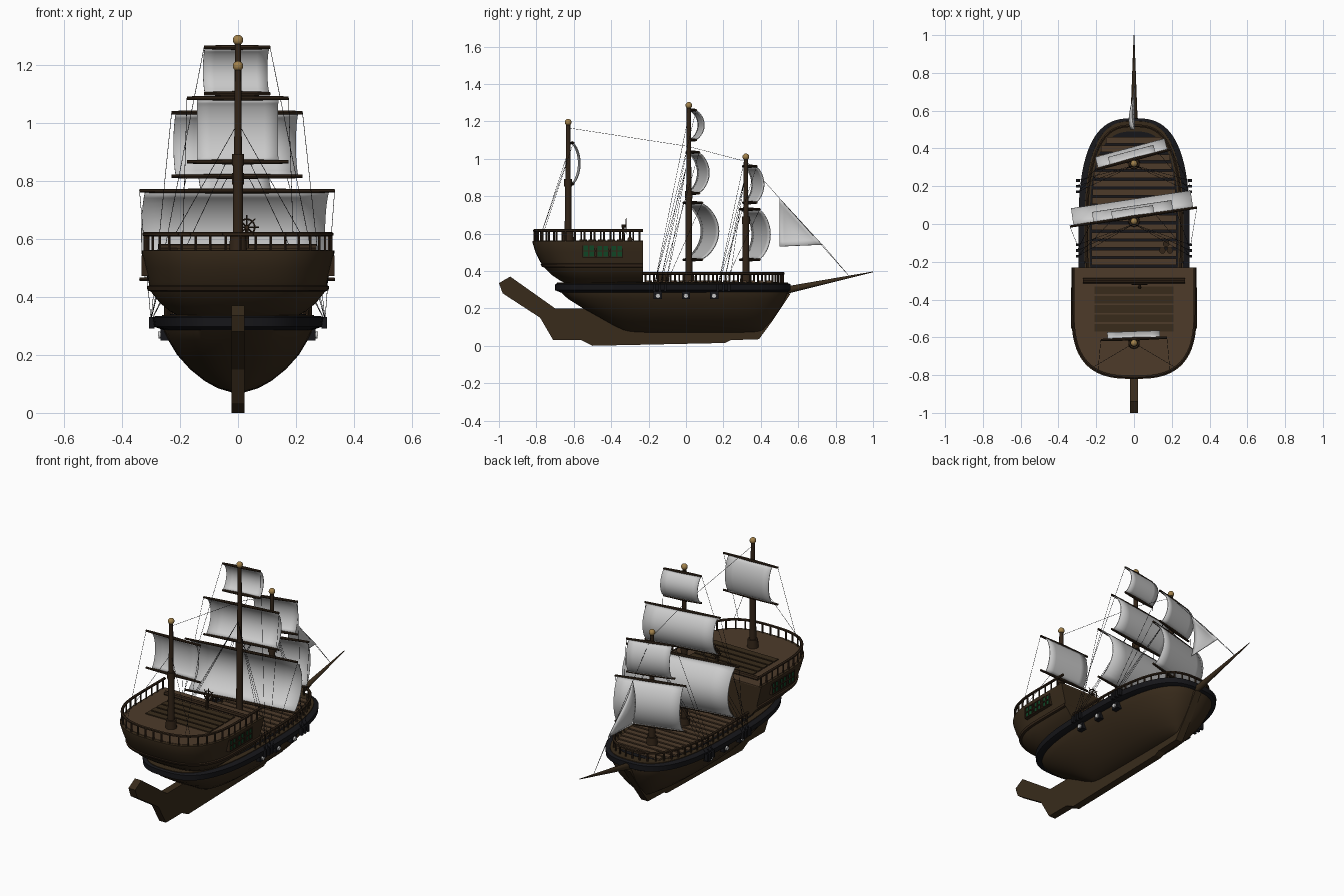
import bpy, bmesh, math
from mathutils import Vector, Matrix

if "Cube" in bpy.data.objects:
    bpy.data.objects.remove(bpy.data.objects["Cube"])

def material(name, rgb):
    m = bpy.data.materials.new(name)
    m.diffuse_color = (*rgb, 1)
    m.use_nodes = True
    m.node_tree.nodes["Principled BSDF"].inputs["Base Color"].default_value = m.diffuse_color
    return m

WOOD = material("hull_wood", (0.040, 0.024, 0.011))
DECK = material("deck_wood", (0.075, 0.044, 0.023))
DARK = material("dark_wood", (0.032, 0.018, 0.009))
BLACK = material("black_trim", (0.008, 0.008, 0.010))
GOLD = material("gold", (0.36, 0.22, 0.07))
GREEN = material("green_glass", (0.005, 0.06, 0.018))

def finish(name, bm, mat=None, smooth=True):
    bmesh.ops.recalc_face_normals(bm, faces=bm.faces)
    me = bpy.data.meshes.new(name)
    bm.to_mesh(me)
    bm.free()
    ob = bpy.data.objects.new(name, me)
    bpy.context.collection.objects.link(ob)
    if mat:
        me.materials.append(mat)
    if smooth:
        bpy.ops.object.select_all(action='DESELECT')
        ob.select_set(True)
        bpy.context.view_layer.objects.active = ob
        bpy.ops.object.shade_smooth_by_angle(angle=math.radians(40))
    return ob

def rods(name, items, mat, seg=8):
    # items: (start, end, radius at start, radius at end)
    bm = bmesh.new()
    for a, b, r1, r2 in items:
        a, b = Vector(a), Vector(b)
        d = b - a
        M = Matrix.Translation((a + b) / 2) @ d.to_track_quat('Z', 'Y').to_matrix().to_4x4()
        bmesh.ops.create_cone(bm, cap_ends=True, segments=seg, radius1=r1, radius2=r2, depth=d.length, matrix=M)
    return finish(name, bm, mat)

def boxes(name, items, mat):
    # items: (centre, size)
    bm = bmesh.new()
    for c, s in items:
        bmesh.ops.create_cube(bm, size=1, matrix=Matrix.Translation(c) @ Matrix.Diagonal((*s, 1)))
    return finish(name, bm, mat, False)

def loft(name, rings, mat):
    bm = bmesh.new()
    rs = [[bm.verts.new(p) for p in r] for r in rings]
    n = len(rs[0])
    for a, b in zip(rs, rs[1:]):
        for i in range(n):
            bm.faces.new((a[i], a[(i + 1) % n], b[(i + 1) % n], b[i]))
    bm.faces.new(rs[0])
    bm.faces.new(rs[-1])
    return finish(name, bm, mat)

def power(v, n=2.8):
    return math.copysign(abs(v) ** (2 / n), v)

def hull_ring(z, y0, y1, w, seg=72):
    return [(w * power(math.cos(a)), (y0 + y1) / 2 + (y1 - y0) / 2 * power(math.sin(a)), z)
            for a in (2 * math.pi * i / seg for i in range(seg))]

FRONT = -0.23
def castle_ring(z, stern, w, seg=40):
    arc = [(w * power(math.cos(a)), -0.45 + (stern + 0.45) * power(math.sin(a)), z)
           for a in (math.pi * i / seg for i in range(seg + 1))]
    return [(w, FRONT, z)] + arc + [(-w, FRONT, z)]

def railing(name, path, height, gap):
    # handrail along the path with evenly spaced posts
    up = Vector((0, 0, height))
    pts = [Vector(p) for p in path]
    items, run = [], gap
    for a, b in zip(pts, pts[1:]):
        items.append((a + up, b + up, 0.008, 0.008))
        L = (b - a).length
        while run <= L:
            p = a.lerp(b, run / L)
            items.append((p, p + up, 0.005, 0.005))
            run += gap
        run -= L
    rods(name, items, DARK, 6)

# Hull, keel and black belts
loft("hull", [hull_ring(*l) for l in [(0.07, -0.30, 0.40, 0.02), (0.085, -0.34, 0.415, 0.07), (0.11, -0.39, 0.435, 0.115),
     (0.15, -0.46, 0.47, 0.165), (0.20, -0.55, 0.505, 0.21), (0.25, -0.63, 0.53, 0.24),
     (0.30, -0.685, 0.55, 0.265), (0.338, -0.69, 0.545, 0.262)]], WOOD)
loft("hull_belt", [hull_ring(*l) for l in [(0.285, -0.67, 0.54, 0.255), (0.297, -0.70, 0.56, 0.29),
     (0.328, -0.70, 0.56, 0.295), (0.334, -0.69, 0.55, 0.285)]], BLACK)
loft("main_deck", [hull_ring(*l) for l in [(0.33, -0.6, 0.49, 0.235), (0.34, -0.6, 0.49, 0.235)]], BLACK)
keel = [(-1, 0.335), (-0.94, 0.37), (-0.70, 0.20), (-0.5, 0.20), (-0.32, 0.10), (0.36, 0.10), (0.50, 0.28), (0.56, 0.28),
        (0.46, 0.13), (0.39, 0.035), (0.24, 0.03), (0.21, 0.015), (-0.5, 0), (-0.56, 0.03), (-0.71, 0.03), (-0.78, 0.15), (-0.98, 0.28)]
bm = bmesh.new()
f = bm.faces.new([bm.verts.new((-0.022, y, z)) for y, z in keel])
ext = bmesh.ops.extrude_face_region(bm, geom=[f])
bmesh.ops.translate(bm, vec=(0.044, 0, 0), verts=[v for v in ext["geom"] if isinstance(v, bmesh.types.BMVert)])
finish("keel", bm, WOOD, False)

# Stern castle
loft("stern_castle", [castle_ring(*l) for l in [(0.32, -0.62, 0.18), (0.35, -0.675, 0.235), (0.38, -0.72, 0.27),
     (0.42, -0.76, 0.302), (0.45, -0.78, 0.308), (0.50, -0.805, 0.320), (0.55, -0.82, 0.332), (0.56, -0.82, 0.332)]], WOOD)
loft("castle_belt", [castle_ring(*l) for l in [(0.418, -0.755, 0.30), (0.422, -0.77, 0.312),
     (0.436, -0.778, 0.314), (0.44, -0.77, 0.304)]], DARK)
loft("castle_deck", [castle_ring(*l) for l in [(0.555, -0.80, 0.318), (0.562, -0.80, 0.318)]], DECK)
railing("castle_railing", castle_ring(0.56, -0.81, 0.322), 0.056, 0.052)
boxes("castle_planks", [((0, -0.35 - 0.05 * i, 0.564), (0.42, 0.04, 0.008)) for i in range(5)], WOOD)
rods("castle_beam", [((-0.27, -0.30, 0.568), (0.27, -0.30, 0.568), 0.014, 0.014)], DARK)
win, bars = [], []
for s in (-1, 1):
    for i in range(3):
        y = -0.52 + 0.075 * i
        win.append(((s * 0.313, y, 0.507), (0.03, 0.06, 0.058)))
        bars += [((s * 0.318, y + d, 0.507), (0.03, 0.006, 0.066)) for d in (-0.03, 0, 0.03)]
    bars += [((s * 0.318, -0.445, z), (0.03, 0.215, 0.006)) for z in (0.475, 0.507, 0.539)]
boxes("castle_windows", win, GREEN)
boxes("window_bars", bars, DARK)

# Main deck
planks = []
for i in range(15):
    y = -0.20 + 0.046 * i
    w = 0.225 * (1 - max(0, (y + 0.02) / 0.53) ** 2.8) ** (1 / 2.8)
    planks.append(((0, y, 0.342), (2 * w, 0.034, 0.012)))
boxes("deck_planks", planks, DECK)
ring = hull_ring(0.335, -0.66, 0.52, 0.25, 144)
railing("deck_railing", [p for p in ring[-36:] + ring[:109] if p[1] > -0.24], 0.052, 0.045)
rods("barrels", [((x, y, 0.34), (x, y, 0.385), 0.017, 0.017) for x, y in ((0.15, -0.14), (0.19, -0.14), (0.17, -0.105))], DARK, 12)

# Gun ports and chain plates
boxes("gun_ports", [((s * 0.252, y, 0.27), (0.03, 0.045, 0.04)) for s in (-1, 1) for y in (-0.15, 0, 0.15)], BLACK)
rods("cannons", [((s * 0.24, y, 0.27), (s * 0.275, y, 0.268), 0.014, 0.012) for s in (-1, 1) for y in (-0.15, 0, 0.15)], None, 12)
plates = [(-0.17, -0.14, -0.11), (0.17, 0.20, 0.23)]
boxes("chain_plates", [((s * 0.297, y, 0.31), (0.02, 0.014, 0.04)) for s in (-1, 1) for g in plates for y in g], BLACK)

# Steering wheel
W = Vector((0.03, -0.32, 0.64))
rim = [W + Vector((0.028 * math.cos(a), 0, 0.028 * math.sin(a))) for a in (math.pi * i / 8 for i in range(17))]
rods("wheel", [(a, b, 0.003, 0.003) for a, b in zip(rim, rim[1:])] +
     [(W, W + (p - W) * 1.5, 0.003, 0.002) for p in rim[:-1:2]] +
     [((0.03, -0.335, 0.56), (0.03, -0.335, 0.64), 0.009, 0.006), (W, (0.03, -0.345, 0.64), 0.007, 0.007)], DARK)

# Masts with golden balls, bowsprit
masts = {"main": (0.015, 0.33, 1.285), "fore": (0.32, 0.33, 1.01), "mizzen": (-0.63, 0.55, 1.195)}
for n, (y, z0, z1) in masts.items():
    h = z1 - z0
    zm = z0 + h * 0.5
    rods(n + "_mast", [((0, y, z0), (0, y, zm), 0.019, 0.017), ((0, y, zm), (0, y, z1), 0.014, 0.011),
         ((0, y, zm - 0.02), (0, y, zm + 0.02), 0.021, 0.021), ((0, y, z0), (0, y, z0 + 0.06), 0.032, 0.028)], DARK, 14)
    bm = bmesh.new()
    bmesh.ops.create_uvsphere(bm, u_segments=16, v_segments=10, radius=0.018, matrix=Matrix.Translation((0, y, z1)))
    finish(n + "_mast_ball", bm, GOLD)
rods("bowsprit", [((0, 0.50, 0.29), (0, 1.0, 0.395), 0.021, 0.002)], WOOD, 12)

# Square sails hung between yards, bellied evenly across their width
ends = {}
def square_sail(name, mast_y, yaw, top, bottom, yard, half, bulge):
    M = Matrix.Translation((0, mast_y, 0)) @ Matrix.Rotation(math.radians(yaw), 4, 'Z')
    bm = bmesh.new()
    bmesh.ops.create_grid(bm, x_segments=6, y_segments=16, size=1)
    for v in bm.verts:
        t = (v.co.y + 1) / 2
        belly = max(0, 4 * t * (1 - t)) ** 0.8
        v.co = M @ Vector((half * v.co.x, 0.024 + bulge * belly, bottom + 0.006 + (top - bottom - 0.012) * t))
    sail = finish(name + "_sail", bm)
    sail.modifiers.new("thickness", 'SOLIDIFY').thickness = 0.005
    items = []
    for z in (top, bottom):
        a, m, b = (M @ Vector((k * yard, 0.022, z)) for k in (-1, 0, 1))
        items += [(m, a, 0.009, 0.006), (m, b, 0.009, 0.006)]
        if z == top:
            ends[name] = (a, b)
    rods(name + "_yards", items, DARK)

square_sail("main_course", 0.015, 8.5, 0.765, 0.46, 0.34, 0.32, 0.088)
square_sail("main_topsail", 0.015, 8.5, 1.035, 0.815, 0.228, 0.213, 0.052)
square_sail("main_topgallant", 0.015, 8.5, 1.26, 1.10, 0.115, 0.112, 0.04)
square_sail("fore_course", 0.32, 15, 0.73, 0.46, 0.205, 0.19, 0.058)
square_sail("fore_topsail", 0.32, 15, 0.96, 0.765, 0.14, 0.125, 0.04)
square_sail("mizzen_topsail", -0.63, 2, 1.085, 0.865, 0.175, 0.14, 0.033)

# Triangular jib
A, B, C = Vector((0, 0.50, 0.79)), Vector((0, 0.50, 0.53)), Vector((0, 0.73, 0.54))
bm = bmesh.new()
N = 10
rows = [[bm.verts.new(A + (B - A) * (i - j) / N + (C - A) * j / N
         + Vector((-0.4 * (N - i) * (i - j) * j / N ** 3 - 0.02 * math.sin(math.pi * i / N) * (1 - j / N), 0, 0)))
         for j in range(i + 1)] for i in range(N + 1)]
for i in range(N):
    for j in range(i + 1):
        bm.faces.new((rows[i][j], rows[i + 1][j], rows[i + 1][j + 1]))
        if j < i:
            bm.faces.new((rows[i][j], rows[i + 1][j + 1], rows[i][j + 1]))
jib = finish("jib_sail", bm)
jib.modifiers.new("thickness", 'SOLIDIFY').thickness = 0.004

# Rigging: stays, shrouds and braces
lines = [((0, -0.63, 1.165), (0, 0.015, 1.065)), ((0, 0.015, 1.065), (0, 0.32, 0.985)),
         ((0, 0.32, 0.99), (0, 0.87, 0.375)), ((0, 0.73, 0.54), (0, 0.87, 0.375))]
for k, s in enumerate((-1, 1)):
    for g, y, z in ((plates[0], 0.0, 0.95), (plates[1], 0.31, 0.88)):
        lines += [((s * 0.298, p, 0.32), (0, y, z)) for p in g]
    e = {n: v[k] for n, v in ends.items()}
    side = lambda y: (s * 0.30, y, 0.32)
    lines += [(e["main_topgallant"], side(-0.17)), (e["main_topsail"], side(-0.14)), (e["main_course"], side(-0.11)),
              (e["fore_topsail"], side(0.17)), (e["fore_course"], side(0.20)),
              (e["mizzen_topsail"], (s * 0.19, -0.77, 0.61)), ((0, -0.63, 1.0), (s * 0.22, -0.76, 0.61))]
rods("rigging", [(a, b, 0.001, 0.001) for a, b in lines], BLACK, 5)
